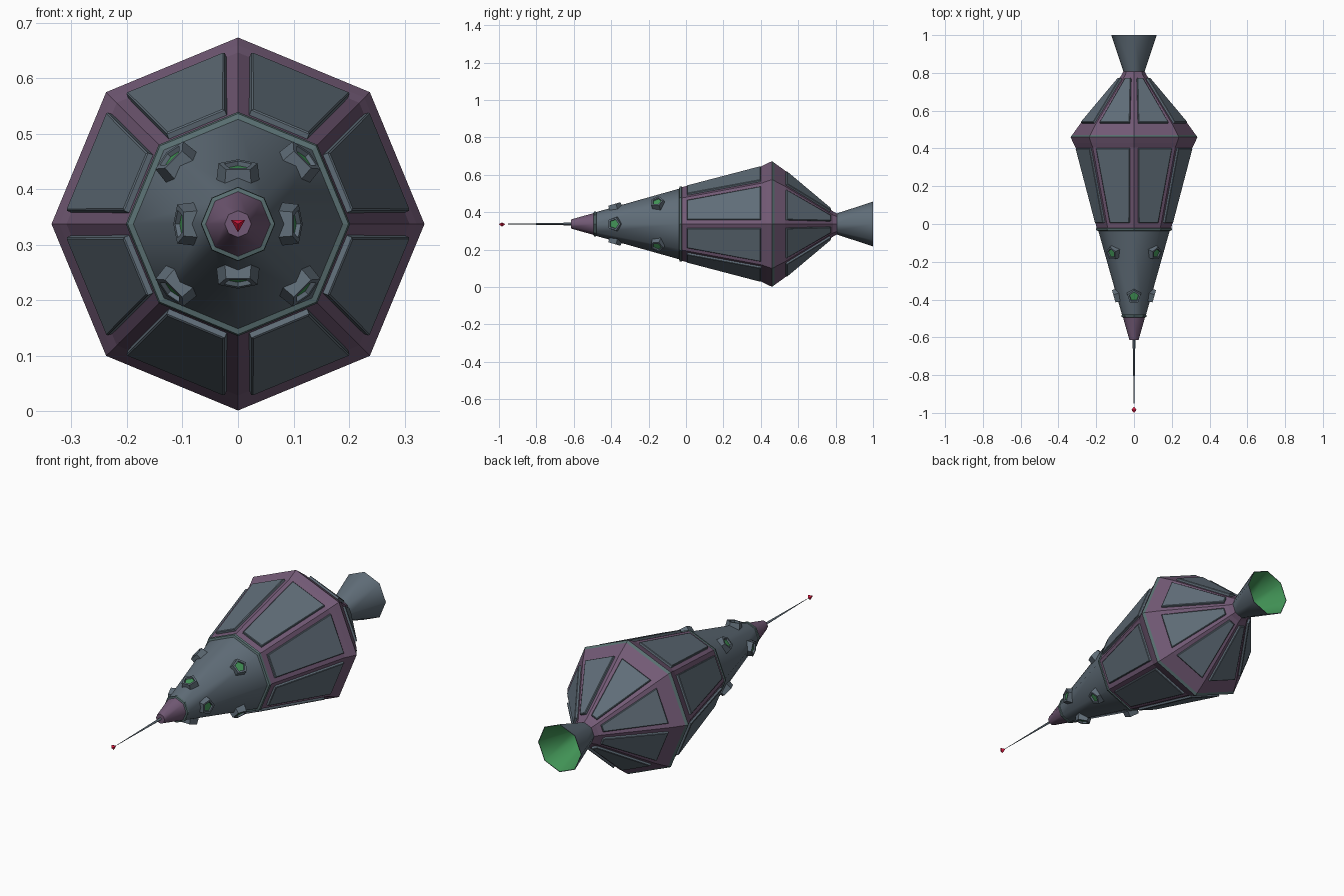
import bpy, bmesh, math
from mathutils import Vector

if "Cube" in bpy.data.objects:
    bpy.data.objects.remove(bpy.data.objects["Cube"])

CZ = 0.337          # height of the long axis
SIDES = 8
SLOPE = 0.287       # slope of the front cone


def material(name, rgb):
    m = bpy.data.materials.new(name)
    m.diffuse_color = (*rgb, 1)
    m.use_nodes = True
    m.node_tree.nodes["Principled BSDF"].inputs["Base Color"].default_value = m.diffuse_color
    return m


STEEL = material("blue_grey_metal", (0.118, 0.155, 0.190))
PURPLE = material("purple_metal", (0.170, 0.102, 0.180))
TRIM = material("teal_trim", (0.100, 0.160, 0.165))
GREEN = material("green_glass", (0.055, 0.300, 0.095))
RED = material("red_gem", (0.700, 0.010, 0.050))


def finish(bm, name, mats, smooth_angle=None):
    bmesh.ops.recalc_face_normals(bm, faces=bm.faces)
    me = bpy.data.meshes.new(name)
    bm.to_mesh(me)
    bm.free()
    for m in mats:
        me.materials.append(m)
    ob = bpy.data.objects.new(name, me)
    bpy.context.collection.objects.link(ob)
    if smooth_angle:
        bpy.context.view_layer.objects.active = ob
        ob.select_set(True)
        bpy.ops.object.shade_smooth_by_angle(angle=math.radians(smooth_angle))
        ob.select_set(False)
    return ob


def bridge(bm, a, b, idx):
    n = len(a)
    for i in range(n):
        f = bm.faces.new((a[i], a[(i + 1) % n], b[(i + 1) % n], b[i]))
        f.material_index = idx


def lathe(name, rows, mats, sides=SIDES, phase=0.0, smooth=None):
    """Rows are (y, radius, material of the segment that follows)."""
    bm = bmesh.new()
    loops = []
    for y, r, _ in rows:
        loops.append([bm.verts.new((r * math.cos(phase + math.tau * k / sides), y,
                                    CZ + r * math.sin(phase + math.tau * k / sides)))
                      for k in range(sides)])
    for i in range(len(rows) - 1):
        bridge(bm, loops[i], loops[i + 1], rows[i][2])
    bm.faces.new(loops[0]).material_index = rows[0][2]
    bm.faces.new(loops[-1]).material_index = rows[-1][2]
    return finish(bm, name, mats, smooth)


# Nose, front cone and their trim rings
lathe("nose_tip", [(-0.615, 0.024, 0), (-0.488, 0.060, 0)], [PURPLE], smooth=50)
lathe("nose_ring", [(-0.494, 0.059, 0), (-0.492, 0.066, 0), (-0.482, 0.067, 0), (-0.478, 0.061, 0)], [TRIM])
lathe("front_cone", [(-0.486, 0.062, 0), (-0.025, 0.192, 0)], [STEEL], smooth=50)
lathe("collar_ring", [(-0.037, 0.188, 0), (-0.034, 0.199, 0), (-0.024, 0.202, 0), (-0.020, 0.194, 0)], [TRIM])

# Main hull: purple frame with a teal line at the widest edge
hull = [(-0.025, 0.196, 0), (0.405, 0.309, 0), (0.430, 0.322, 0), (0.460, 0.336, 1),
        (0.472, 0.327, 0), (0.530, 0.285, 0), (0.785, 0.068, 0), (0.812, 0.054, 0)]
lathe("hull_frame", hull, [PURPLE, TRIM])


# Raised plates on every hull side
def panels(name, y0, r0, y1, r1, margin=0.022, height=0.012):
    bm = bmesh.new()
    c, s = math.cos(math.pi / SIDES), math.sin(math.pi / SIDES)
    for k in range(SIDES):
        a = math.tau * (k + 0.5) / SIDES
        out = Vector((math.cos(a), 0, math.sin(a)))
        side = Vector((-math.sin(a), 0, math.cos(a)))
        run = (out * (r1 - r0) * c + Vector((0, y1 - y0, 0))).normalized()
        normal = side.cross(run)
        if normal.dot(out) < 0:
            normal = -normal
        loops = []
        for lift, inset in ((-0.003, 0), (height * 0.8, 0), (height, 0.003)):
            loop = []
            for y, r, sg, d in ((y0, r0, -1, 1), (y0, r0, 1, 1), (y1, r1, 1, -1), (y1, r1, -1, -1)):
                p = out * r * c + side * sg * (r * s - margin * (1 if r > 0.1 else 0.7) - inset)
                loop.append(bm.verts.new(p + Vector((0, y, CZ)) + normal * lift + run * d * inset))
            loops.append(loop)
        bridge(bm, loops[0], loops[1], 0)
        bridge(bm, loops[1], loops[2], 0)
        bm.faces.new(loops[2])
        bm.faces.new(loops[0])
    return finish(bm, name, [STEEL])


panels("front_hull_panels", 0.008, 0.205, 0.402, 0.308)
panels("rear_hull_panels", 0.533, 0.282, 0.768, 0.083)

# Engine bell, green inside
lathe("engine_bell", [(0.800, 0.054, 0), (1.0, 0.120, 0), (1.0, 0.117, 1), (0.815, 0.053, 1)],
      [STEEL, GREEN], smooth=50)


# Five-sided portholes with recessed glass
def porthole(name, y, angle):
    bm = bmesh.new()
    out = Vector((math.cos(angle), 0, math.sin(angle)))
    ydir = Vector((0, 1, 0))
    run = (out * SLOPE + ydir).normalized()
    normal = (out - ydir * SLOPE).normalized()
    side = normal.cross(run)
    centre = out * (0.062 + SLOPE * (y + 0.486)) + Vector((0, y, CZ))
    loops = []
    for r, h in ((0.041, -0.018), (0.037, 0.015), (0.026, 0.015), (0.024, 0.007)):
        loops.append([bm.verts.new(centre + normal * h
                                   + run * r * math.cos(math.tau * k / 5)
                                   + side * r * math.sin(math.tau * k / 5)) for k in range(5)])
    for a, b in zip(loops, loops[1:]):
        bridge(bm, a, b, 0)
    bm.faces.new(loops[-1]).material_index = 1
    bm.faces.new(loops[0])
    return finish(bm, name, [STEEL, GREEN])


for k in range(4):
    porthole(f"front_porthole_{k + 1}", -0.382, k * math.pi / 2)
    porthole(f"rear_porthole_{k + 1}", -0.152, (k + 0.5) * math.pi / 2)

# Needle antenna with a three-sided gem at its point
lathe("antenna_needle", [(-0.98, 0.0008, 0), (-0.61, 0.0075, 0)], [STEEL], sides=4)
lathe("antenna_gem", [(-1.0, 0.0005, 0), (-0.984, 0.015, 0), (-0.967, 0.0005, 0)],
      [RED], sides=3, phase=-math.pi / 2)
